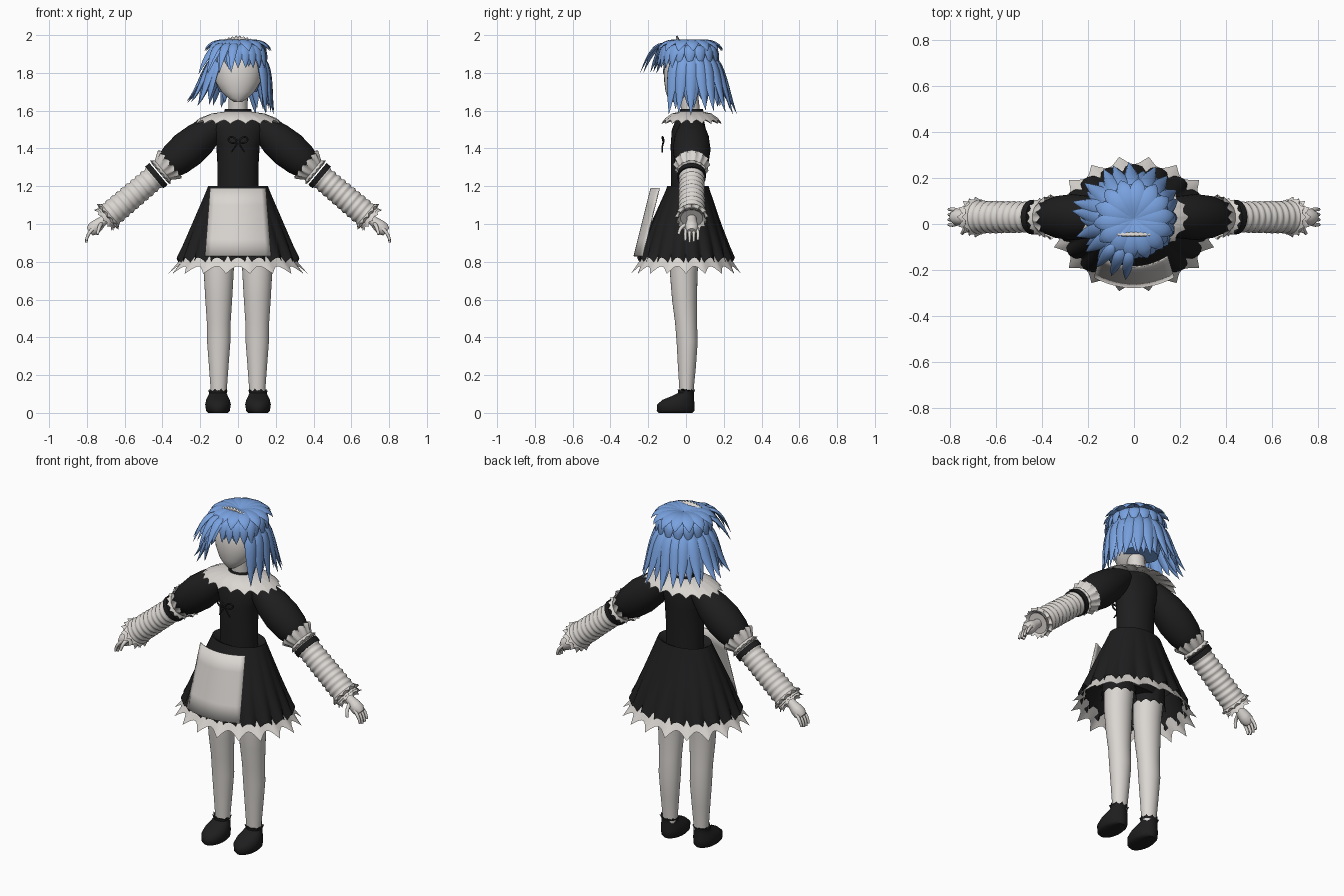
import bpy, bmesh, math, random
from math import sin, cos, pi, radians
from mathutils import Vector
from mathutils.geometry import interpolate_bezier

random.seed(4)
cube = bpy.data.objects.get("Cube")
if cube:
    bpy.data.objects.remove(cube)


def material(name, colour):
    m = bpy.data.materials.new(name)
    m.use_nodes = True
    m.diffuse_color = (*colour, 1)
    m.node_tree.nodes["Principled BSDF"].inputs["Base Color"].default_value = (*colour, 1)
    return m


WHITE = material("warm white", (0.70, 0.67, 0.64))
BLACK = material("black cloth", (0.013, 0.013, 0.014))
BLUE = material("blue hair", (0.19, 0.36, 0.74))


def finish(name, bm, mat, angle=50):
    bmesh.ops.recalc_face_normals(bm, faces=bm.faces)
    me = bpy.data.meshes.new(name)
    bm.to_mesh(me)
    bm.free()
    me.materials.append(mat)
    ob = bpy.data.objects.new(name, me)
    bpy.context.collection.objects.link(ob)
    bpy.ops.object.select_all(action="DESELECT")
    ob.select_set(True)
    bpy.context.view_layer.objects.active = ob
    bpy.ops.object.shade_smooth_by_angle(angle=radians(angle))
    return ob


def skin_rings(bm, rings, cap):
    for a, b in zip(rings, rings[1:]):
        for i in range(len(a)):
            j = (i + 1) % len(a)
            bm.faces.new((a[i], a[j], b[j], b[i]))
    if cap:
        bm.faces.new(rings[0])
        bm.faces.new(rings[-1])


def loft(name, mat, rings, axis=(0, 0, 1), teeth=0, cap=True):
    """Rings are (centre, rx, ry, wave, drop); teeth are pointed waves."""
    bm = bmesh.new()
    q = Vector(axis).to_track_quat("Z", "Y") if tuple(axis) != (0, 0, 1) else None
    n = teeth * 8 if teeth else 32
    loops = []
    for centre, rx, ry, *extra in rings:
        wave, drop = (extra + [0, 0])[:2]
        loop = []
        for i in range(n):
            t = 2 * pi * i / n
            w = 1 - 2 * abs(sin(teeth * t / 2))
            p = Vector((rx * cos(t) * (1 + wave * w), ry * sin(t) * (1 + wave * w), drop * w))
            loop.append(bm.verts.new(Vector(centre) + (q @ p if q else p)))
        loops.append(loop)
    skin_rings(bm, loops, cap)
    return finish(name, bm, mat)


def upright(name, mat, rows, x=0, **kw):
    """Rows are (z, y, rx, ry, wave, drop)."""
    return loft(name, mat, [((x, r[1], r[0]), *r[2:]) for r in rows], **kw)


def sheet(name, mat, f, nu, nv, thick):
    bm = bmesh.new()
    g = [[bm.verts.new(f(2 * i / nu - 1, j / nv)) for i in range(nu + 1)] for j in range(nv + 1)]
    for j in range(nv):
        for i in range(nu):
            bm.faces.new((g[j][i], g[j][i + 1], g[j + 1][i + 1], g[j + 1][i]))
    ob = finish(name, bm, mat, 30)
    ob.modifiers.new("thickness", "SOLIDIFY").thickness = thick


def tube(name, mat, pts, r, tip=1.0):
    cu = bpy.data.curves.new(name, "CURVE")
    cu.dimensions = "3D"
    cu.bevel_depth = r
    cu.bevel_resolution = 2
    cu.resolution_u = 5
    cu.use_fill_caps = True
    sp = cu.splines.new("BEZIER")
    sp.bezier_points.add(len(pts) - 1)
    for i, (b, p) in enumerate(zip(sp.bezier_points, pts)):
        b.co = p
        b.handle_left_type = b.handle_right_type = "AUTO"
        b.radius = 1 + (tip - 1) * i / (len(pts) - 1)
    cu.materials.append(mat)
    bpy.context.collection.objects.link(bpy.data.objects.new(name, cu))


# Head, neck and choker
upright("head", WHITE, [(1.645, -.06, .02, .02), (1.665, -.05, .05, .045), (1.7, -.03, .088, .078),
                        (1.75, -.01, .118, .105), (1.81, 0, .13, .118), (1.88, .01, .12, .11),
                        (1.94, .02, .07, .07)])
upright("neck", WHITE, [(1.54, .03, .052, .05), (1.7, .015, .048, .048)])
upright("choker", BLACK, [(1.55, .03, .08, .07), (1.608, .03, .07, .06), (1.6, .03, .05, .05)], cap=False)

# Dress body, collar and hips
upright("bodice", BLACK, [(1.15, .01, .11, .088), (1.3, .01, .108, .09), (1.42, .012, .115, .093),
                          (1.5, .015, .14, .09), (1.55, .02, .14, .075), (1.585, .03, .075, .06)])
upright("collar", WHITE, [(1.595, .03, .07, .06), (1.585, .03, .14, .105), (1.56, .03, .2, .14, .02),
                          (1.54, .03, .228, .155, .045, -.01), (1.55, .03, .15, .11), (1.57, .03, .08, .065)],
        teeth=18, cap=False)
upright("shorts", BLACK, [(.86, 0, .185, .085), (.95, 0, .19, .11), (1.1, .01, .13, .095)])

# Skirt with pleats and a pointed frill
upright("skirt", BLACK, [(1.17, .01, .108, .088), (1.195, .01, .145, .1), (1.2, .01, .158, .11), (1.18, .01, .166, .116),
                         (1.0, 0, .243, .185, -.012), (.88, 0, .292, .228, -.025),
                         (.8, 0, .318, .25, -.035, -.022)], teeth=18, cap=False)
upright("hem_frill", WHITE, [(.84, 0, .285, .225), (.8, 0, .312, .25, .02, -.004),
                             (.756, 0, .347, .278, .065, -.02)], teeth=18, cap=False)
upright("petticoat", BLACK, [(.95, 0, .24, .18), (.82, 0, .29, .225, .03, -.02)], teeth=18, cap=False)
sheet("apron", WHITE, lambda u, v: (u * (.148 + .027 * v), -.188 - .09 * v + .045 * u * u, 1.19 - .36 * v), 12, 4, .006)

# Chest bow
for s in (-1, 1):
    tube("bow_loop", BLACK, [(0, -.12, 1.435), (s * .03, -.125, 1.46), (s * .05, -.12, 1.452),
                             (s * .035, -.12, 1.43), (0, -.12, 1.435)], .005)
    tube("bow_tail", BLACK, [(0, -.12, 1.435), (s * .015, -.125, 1.41), (s * .035, -.125, 1.38)], .005, .7)

for s, side in ((1, "left"), (-1, "right")):
    # Arm: sleeves and frills share one straight line
    start, end = Vector((s * .13, .03, 1.51)), Vector((s * .70, .03, 1.03))
    axis = (end - start).normalized()

    def arm(part, mat, rows, **kw):
        loft(f"{side}_{part}", mat, [(start.lerp(end, t), r, r, *e) for t, r, *e in rows], axis=axis, **kw)

    arm("puff_sleeve", BLACK, [(-.06, .055), (.02, .073), (.12, .092), (.24, .1), (.35, .092), (.45, .07), (.47, .05)])
    arm("upper_frill", WHITE, [(.47, .06), (.44, .078, .02), (.40, .093, .06, .006), (.43, .085, .04), (.48, .062)],
        teeth=14, cap=False)
    arm("lower_frill", WHITE, [(.46, .06), (.49, .08, .05, .004), (.5, .06)], teeth=14, cap=False)
    arm("arm_band", BLACK, [(.51, .055), (.51, .075), (.55, .075), (.55, .055)])
    ribs = [(.54 + .46 * i / 44, .064 + .004 * sin(i * 1.45) + .005 * i / 44) for i in range(45)]
    arm("lower_sleeve", WHITE, ribs)
    arm("wrist_frill", WHITE, [(.95, .065), (.975, .084, .06, .006), (.99, .06), (1.02, .076, .08, .006), (.99, .05)],
        teeth=12, cap=False)

    # Hand
    arm("palm", WHITE, [(.98, .024), (1.03, .026), (1.08, .034), (1.12, .036), (1.15, .024)])
    for i in range(4):
        y = .03 + (i - 1.5) * .022
        drop = .008 * abs(i - 1.3)
        tube(f"{side}_finger", WHITE, [(s * .755, .03 + (y - .03) * .7, .985), (s * .785, y, .955),
                                       (s * .8, y, .925), (s * .803, y, .9 + drop)], .0105, .6)
    tube(f"{side}_thumb", WHITE, [(s * .725, .01, 1.0), (s * .735, -.025, .98), (s * .745, -.04, .945)], .012, .65)

    # Leg, shorts cuff and shoe
    upright(f"{side}_leg", WHITE, [(.92, 0, .086, .08), (.74, -.012, .079, .073), (.6, -.008, .071, .066),
                                   (.48, 0, .063, .058), (.38, .006, .062, .056), (.25, .005, .052, .048),
                                   (.14, .003, .044, .039), (.06, .003, .04, .036)], x=s * .102)
    upright(f"{side}_shorts_cuff", BLACK, [(.93, 0, .09, .085), (.84, -.005, .094, .088),
                                           (.81, -.006, .098, .092, .04, -.01)], x=s * .102, teeth=12, cap=False)
    upright(f"{side}_shoe", BLACK, [(0, -.055, .052, .09), (.012, -.055, .063, .1), (.045, -.054, .068, .099),
                                    (.07, -.04, .062, .083), (.09, -.015, .052, .058), (.105, 0, .046, .042),
                                    (.122, .002, .053, .046, .06, .006)], x=s * .106, teeth=10)

# Hair: a skull cap covered by tapered locks
hair = bmesh.new()
MID = Vector((0, .02, 1.74))


def lock(az, profile, width, thick, twist=0):
    """Profile is four Bezier control points as (radius, z)."""
    ctrl = []
    for k, (r, z) in enumerate(profile):
        a = radians(az + twist * k / 3)
        ctrl.append(Vector((r * cos(a), .02 + r * sin(a), z)))
    pts = interpolate_bezier(*ctrl, 9)
    loops = []
    for i, p in enumerate(pts):
        t = i / 8
        tan = (pts[min(i + 1, 8)] - pts[max(i - 1, 0)]).normalized()
        side = tan.cross(p - MID).normalized()
        out = side.cross(tan)
        k = min(1, .35 + 2.2 * t) * (1 - t ** 3) + .02
        loops.append([hair.verts.new(p + side * cos(a) * width * k + out * sin(a) * thick * k)
                      for a in (2 * pi * j / 8 for j in range(8))])
    skin_rings(hair, loops, True)


# Crown petals and the toothed band below them
for i in range(14):
    az = i * 360 / 14 + 6
    lock(az, [(.005, 1.958), (.09, 1.98), (.16, 1.965), (.178, 1.915)], .042, .01)
for i in range(16):
    az = i * 360 / 16
    lock(az, [(.09, 1.945), (.145, 1.94), (.15, 1.9), (.15, 1.835)], .036, .012)

# Long locks around the sides and back
for layer in range(2):
    for i in range(15):
        az = -32 + i * 244 / 14 + layer * 7
        a = radians(az)
        flare = .065 * max(0, sin(a)) + .085 * max(0, -cos(a)) ** 3
        tip = 1.575 + .05 * max(0, -cos(a)) + random.uniform(0, .03) + layer * .02
        far = .185 + flare - layer * .035
        lock(az, [(.115, 1.9), (.175 - layer * .01, 1.84), (.165 + flare * .4, 1.72), (far, tip)], .036, .016,
             random.uniform(-6, 6))

# Swept fringe
for i in range(9):
    az = -146 + i * 14
    lean = max(0, -cos(radians(az)))
    lock(az, [(.09, 1.95), (.15, 1.95), (.165 + .04 * lean, 1.9), (.17 + .1 * lean, 1.825 - .04 * lean)], .034, .012)
for az in (-128, -112, -98):
    lock(az, [(.13, 1.955), (.18, 1.955), (.22, 1.91), (.265, 1.8)], .026, .01)
finish("hair_locks", hair, BLUE, 60)
upright("hair_base", BLUE, [(1.7, .06, .1, .075), (1.76, .05, .122, .095), (1.83, .035, .135, .118),
                            (1.9, .025, .128, .122), (1.94, .02, .09, .09), (1.96, .02, .03, .03)])

# Frilled headdress
sheet("headdress", WHITE, lambda u, v: (u * .078, -.02 - .025 * v, 1.945 + v * (.042 - .02 * u * u
      + .011 * (round((u + 1) * 8) % 2))), 16, 2, .01)
